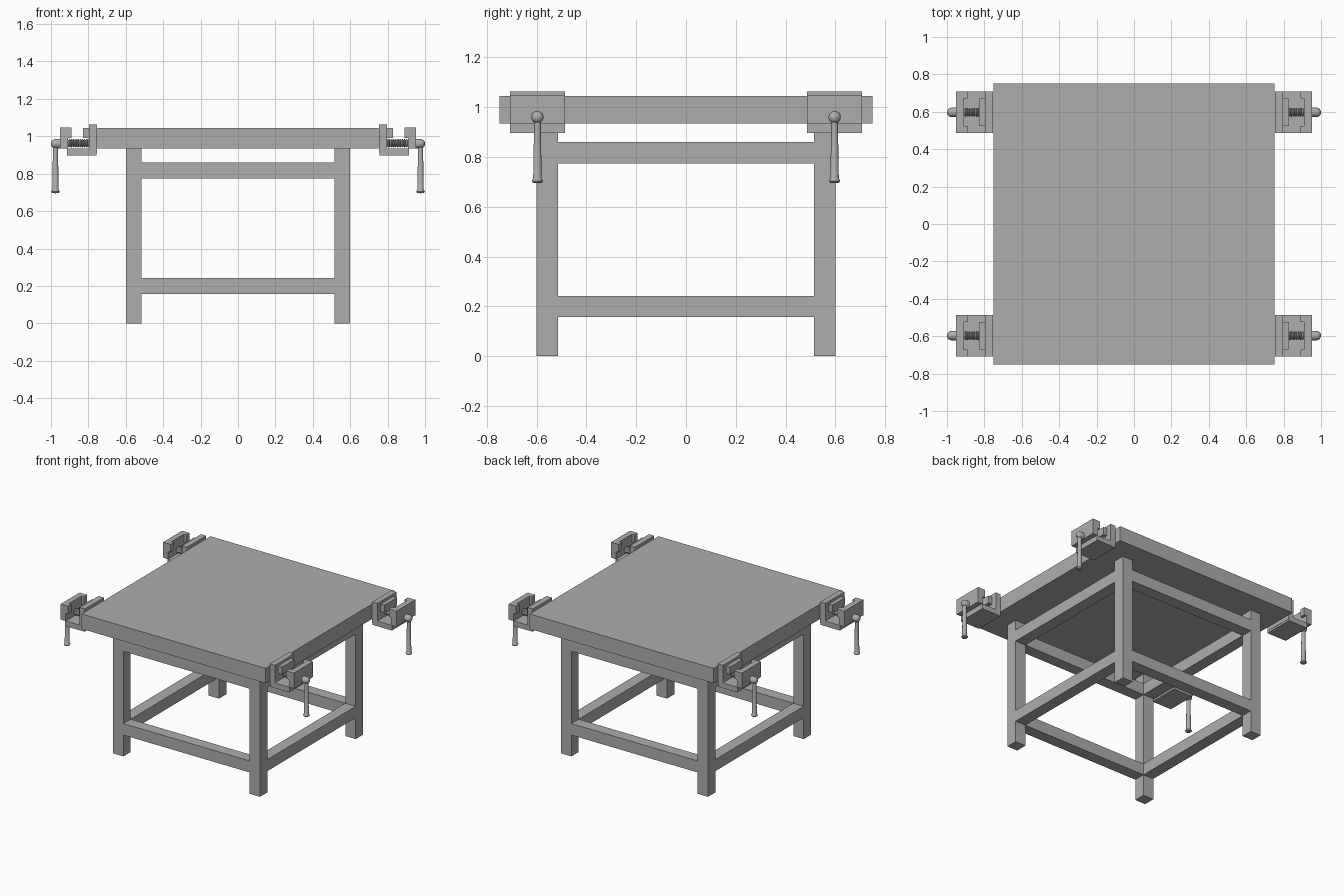
import bpy, bmesh, math
from mathutils import Matrix, Vector

cube = bpy.data.objects.get("Cube")
if cube:
    bpy.data.objects.remove(cube, do_unlink=True)

grey = bpy.data.materials.new("plain grey")
grey.use_nodes = True
COLOUR = (0.42, 0.42, 0.42, 1)
grey.diffuse_color = COLOUR
grey.node_tree.nodes["Principled BSDF"].inputs["Base Color"].default_value = COLOUR


def finish(name, bm, smooth=False):
    bmesh.ops.recalc_face_normals(bm, faces=bm.faces)
    mesh = bpy.data.meshes.new(name)
    bm.to_mesh(mesh)
    bm.free()
    mesh.materials.append(grey)
    obj = bpy.data.objects.new(name, mesh)
    bpy.context.collection.objects.link(obj)
    if smooth:
        bpy.ops.object.select_all(action="DESELECT")
        obj.select_set(True)
        bpy.context.view_layer.objects.active = obj
        bpy.ops.object.shade_smooth_by_angle(angle=math.radians(40))
    return obj


def box(name, xs, ys, zs):
    bm = bmesh.new()
    size = [abs(b - a) for a, b in (xs, ys, zs)]
    mid = [(a + b) / 2 for a, b in (xs, ys, zs)]
    bmesh.ops.create_cube(bm, size=1, matrix=Matrix.Translation(mid) @ Matrix.Diagonal((*size, 1)))
    return finish(name, bm)


def lathe(name, profile, matrix, sides=16):
    """Spin (radius, height) points round z, then place with the matrix."""
    bm = bmesh.new()
    verts = [bm.verts.new((r, 0, h)) for r, h in profile]
    edges = [bm.edges.new(pair) for pair in zip(verts, verts[1:])]
    bmesh.ops.spin(bm, geom=verts + edges, cent=(0, 0, 0), axis=(0, 0, 1),
                   angle=math.tau, steps=sides, use_merge=True)
    bmesh.ops.remove_doubles(bm, verts=bm.verts, dist=0.0001)
    bm.transform(matrix)
    return finish(name, bm, smooth=True)


# Table top
box("table_top", (-0.75, 0.75), (-0.75, 0.75), (0.935, 1.045))

# Legs
OUT, IN = 0.6, 0.515
for sx in (-1, 1):
    for sy in (-1, 1):
        box("leg", (sx * IN, sx * OUT), (sy * IN, sy * OUT), (0, 0.935))

# Lower stretchers and upper rails, flush with the legs
for label, zs in (("stretcher", (0.157, 0.242)), ("upper_rail", (0.775, 0.861))):
    for s in (-1, 1):
        box(label + "_cross", (-IN, IN), (s * IN, s * OUT), zs)
        box(label + "_side", (s * IN, s * OUT), (-IN, IN), zs)


def clamp(sx, sy):
    cy = sy * 0.597

    def part(name, x0, x1, half, z0, z1):
        box(name, (sx * x0, sx * x1), (cy - half, cy + half), (z0, z1))

    # Fixed jaw, base and outer jaw
    part("clamp_fixed_jaw", 0.755, 0.797, 0.111, 0.91, 1.064)
    part("clamp_base", 0.757, 0.915, 0.111, 0.896, 0.934)
    part("clamp_outer_jaw", 0.91, 0.952, 0.111, 0.934, 1.048)
    part("clamp_pad", 0.797, 0.828, 0.073, 0.99, 1.045)
    # Thicker ends of the outer jaw, either side of its recess
    for s in (-1, 1):
        ys = (cy + s * 0.073, cy + s * 0.111)
        box("clamp_jaw_end", (sx * 0.89, sx * 0.91), ys, (0.99, 1.048))

    # Threaded screw lying along x
    along_x = Matrix.Rotation(sx * math.pi / 2, 4, "Y")
    ridges = 11
    pitch = 0.13 / ridges
    thread = [(0, 0)]
    for i in range(ridges):
        thread += [(0.017, i * pitch), (0.024, (i + 0.5) * pitch)]
    thread += [(0.017, 0.13), (0, 0.13)]
    lathe("clamp_screw", thread, Matrix.Translation((sx * 0.79, cy, 0.963)) @ along_x)

    # Rounded screw head outside the jaw
    arc = [(0.025 * math.cos(a), 0.025 + 0.025 * math.sin(a))
           for a in (i * math.pi / 12 for i in range(6))]
    head = [(0, 0), (0.025, 0)] + arc + [(0, 0.05)]
    lathe("clamp_screw_head", head, Matrix.Translation((sx * 0.95, cy, 0.96)) @ along_x)

    # Hanging handle with an end knob
    handle = [(0, 0.695), (0.018, 0.697), (0.023, 0.704), (0.018, 0.713),
              (0.017, 0.715), (0.013, 0.955), (0, 0.955)]
    lathe("clamp_handle", handle, Matrix.Translation((sx * 0.976, cy, 0)))


for sx in (-1, 1):
    for sy in (-1, 1):
        clamp(sx, sy)
